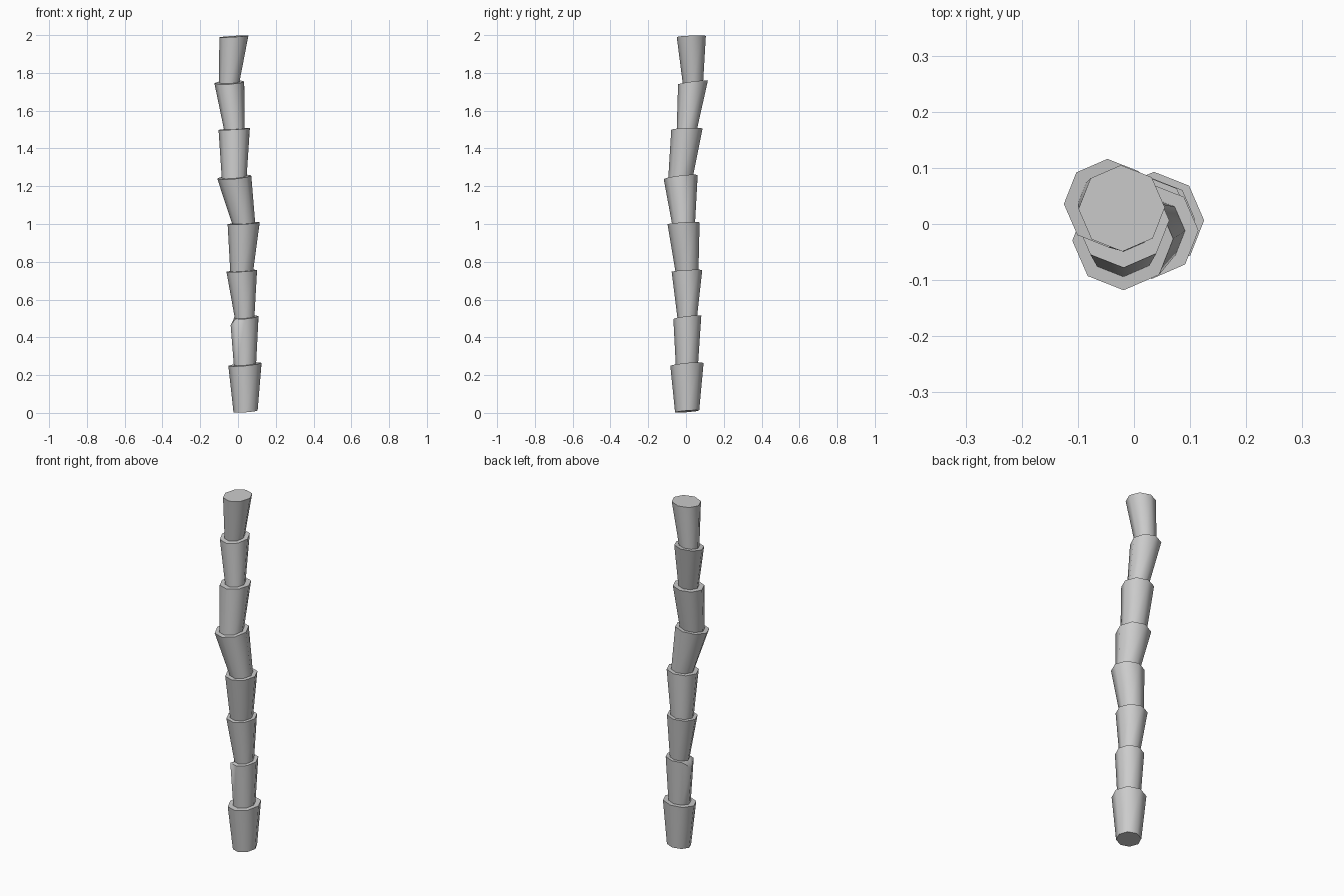
import bpy
import bmesh
from math import cos, sin, radians, tau
from mathutils import Vector

cube = bpy.data.objects.get("Cube")
if cube:
    bpy.data.objects.remove(cube, do_unlink=True)

SIDES = 8


def make_material(name, value):
    material = bpy.data.materials.new(name)
    material.use_nodes = True
    color = (value, value, value, 1.0)
    material.diffuse_color = color
    material.node_tree.nodes["Principled BSDF"].inputs["Base Color"].default_value = color
    return material


def add_ring(bm, center, radius, slope):
    """Add an octagonal ring whose plane rises along x and y by the given slope."""
    ring = []
    for i in range(SIDES):
        angle = tau * i / SIDES + radians(1)
        dx, dy = radius * cos(angle), radius * sin(angle)
        dz = dx * slope[0] + dy * slope[1]
        ring.append(bm.verts.new(Vector(center) + Vector((dx, dy, dz))))
    return ring


def bridge(bm, lower, upper):
    for i in range(SIDES):
        j = (i + 1) % SIDES
        bm.faces.new((lower[i], lower[j], upper[j], upper[i]))


# Each flared segment: neck radius, rim radius, rim centre, rim slope
segments = [
    (.064, .088, (.037, .005, .257), (.09, .09)),
    (.059, .074, (.035, .007, .506), (.09, .12)),
    (.052, .081, (.02, .005, .752), (.06, .06)),
    (.061, .085, (.03, -.013, 1.004), (.06, .06)),
    (.061, .09, (-.02, -.028, 1.249), (.09, .12)),
    (.066, .083, (-.02, .005, 1.503), (.06, .04)),
    (.054, .079, (-.046, .037, 1.75), (.06, .13)),
    (.054, .077, (-.022, .028, 1.993), (.06, .04)),
]

# Stacked trunk: every neck grows out of the rim below it, leaving a ledge
bm = bmesh.new()
center, slope = (.04, .006, .008), (.07, .08)
previous = None
for index, (neck_radius, rim_radius, rim_center, rim_slope) in enumerate(segments):
    neck = add_ring(bm, center, neck_radius, slope)
    if previous:
        bridge(bm, previous, neck)
    else:
        bm.faces.new(list(reversed(neck)))
    rim = add_ring(bm, rim_center, rim_radius, rim_slope)
    bridge(bm, neck, rim)
    # Chipped corner on the second rim
    if index == 1:
        rim[SIDES // 2].co.z -= .035
    previous, center, slope = rim, rim_center, rim_slope
bm.faces.new(previous)
bmesh.ops.recalc_face_normals(bm, faces=bm.faces[:])

mesh = bpy.data.meshes.new("segmented_trunk")
bm.to_mesh(mesh)
bm.free()
trunk = bpy.data.objects.new("segmented_trunk", mesh)
bpy.context.collection.objects.link(trunk)
mesh.materials.append(make_material("plain grey", .6))

# Rounded sides with crisp rims
bpy.ops.object.select_all(action="DESELECT")
trunk.select_set(True)
bpy.context.view_layer.objects.active = trunk
bpy.ops.object.shade_smooth_by_angle(angle=radians(55))
